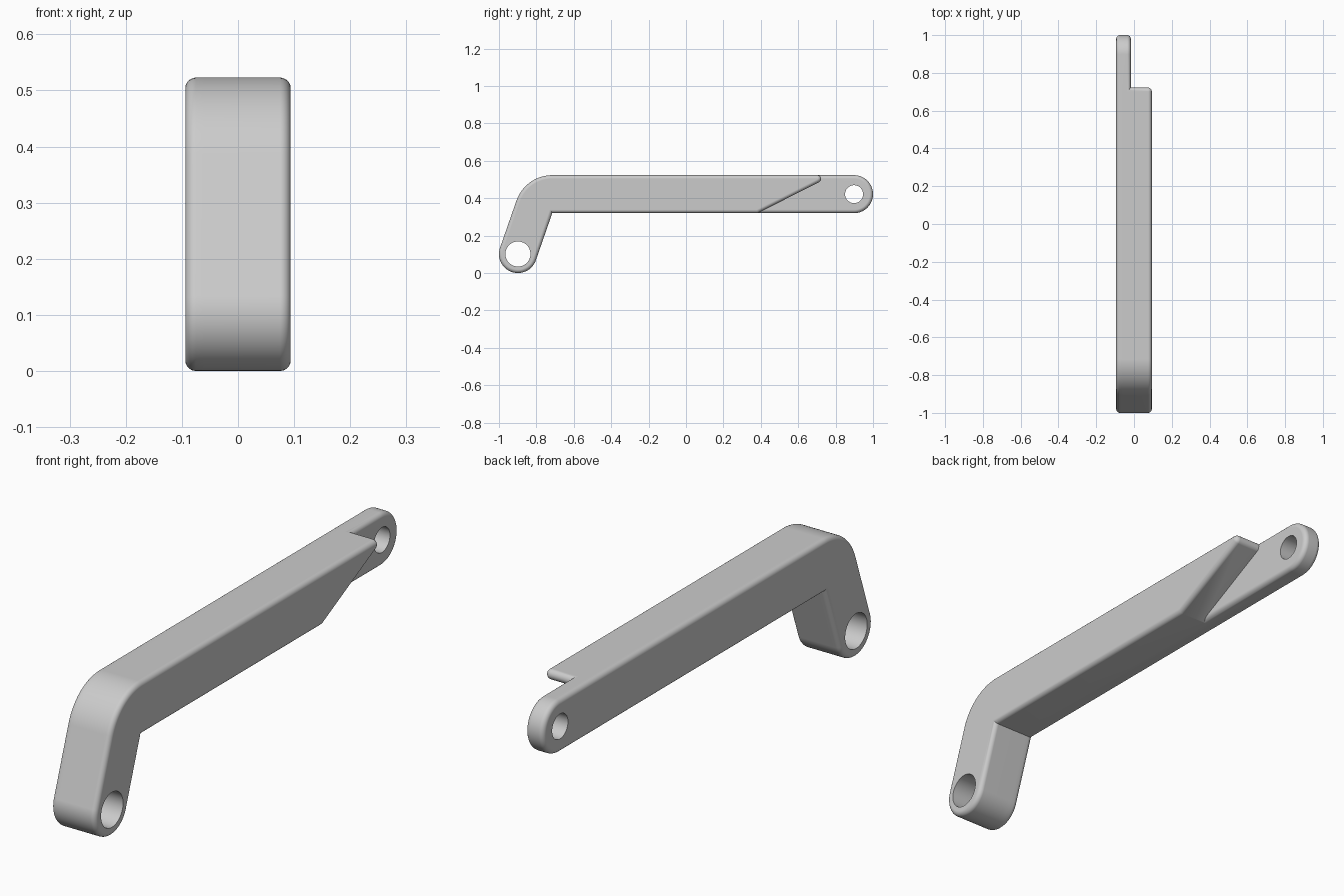
import bpy, bmesh, math
from mathutils import Vector

if "Cube" in bpy.data.objects:
    bpy.data.objects.remove(bpy.data.objects["Cube"], do_unlink=True)

R = 0.1015                    # half width of the bar
FILLET = 0.019
LEAN = 71                     # lean of the short arm, degrees
OUT, STEP = 0.094, -0.017     # outer side and inner face of the thin end
TOP, BOTTOM = 0.523, 0.32
PIVOT = (-0.8985, R)
TIP = (0.8985, TOP - R)
ELBOW = (-0.715, BOTTOM)

metal = bpy.data.materials.new("light grey metal")
metal.use_nodes = True
grey = (0.6, 0.6, 0.6, 1)
metal.diffuse_color = grey
metal.node_tree.nodes["Principled BSDF"].inputs["Base Color"].default_value = grey


def arc(centre, radius, start, end, n):
    """Points (y, z) along an arc, angles in degrees."""
    angles = [math.radians(start + (end - start) * i / n) for i in range(n + 1)]
    return [(centre[0] + radius * math.cos(a), centre[1] + radius * math.sin(a)) for a in angles]


def slab(name, outline, x0, x1, rounded_sides):
    """Extrude an outline along x and round the rims of the given sides."""
    bm = bmesh.new()
    face = bm.faces.new([bm.verts.new((x0, y, z)) for y, z in outline])
    ext = bmesh.ops.extrude_face_region(bm, geom=[face], use_keep_orig=True)
    moved = [g for g in ext["geom"] if isinstance(g, bmesh.types.BMVert)]
    bmesh.ops.translate(bm, verts=moved, vec=Vector((x1 - x0, 0, 0)))
    bmesh.ops.recalc_face_normals(bm, faces=bm.faces)
    rims = [e for e in bm.edges
            if any(all(abs(v.co.x - s) < 1e-5 for v in e.verts) for s in rounded_sides)]
    bmesh.ops.bevel(bm, geom=rims, offset=FILLET, offset_type='OFFSET', segments=5,
                    profile=0.5, affect='EDGES', clamp_overlap=False)
    mesh = bpy.data.meshes.new(name)
    bm.to_mesh(mesh)
    bm.free()
    mesh.materials.append(metal)
    obj = bpy.data.objects.new(name, mesh)
    bpy.context.collection.objects.link(obj)
    return obj


def combine(target, tool, operation):
    """Apply a boolean and discard the tool object."""
    bpy.context.view_layer.objects.active = target
    mod = target.modifiers.new(operation, 'BOOLEAN')
    mod.operation, mod.object, mod.solver = operation, tool, 'EXACT'
    bpy.ops.object.modifier_apply(modifier=mod.name)
    bpy.data.objects.remove(tool, do_unlink=True)


# Shared bent end: rounded foot, inner corner and outer elbow curve
foot = arc(PIVOT, R, LEAN + 90, LEAN + 270, 32) + [ELBOW]
elbow = arc(ELBOW, TOP - BOTTOM, 90, LEAN + 90, 20)

# Thin full-length arm with a rounded far end
lever = slab("lever_arm", foot + arc(TIP, R, -90, 90, 32) + elbow, -OUT, STEP, (-OUT, STEP))

# Thicker side with the slanted end and its small rounded nose
nose = arc((0.702, TOP - 0.02), 0.02, -63.5, 90, 10)
thick = slab("thick_side", foot + [(0.383, BOTTOM)] + nose + elbow, -0.06, OUT, (OUT,))
combine(lever, thick, 'UNION')

# Pivot holes
for centre, radius in ((PIVOT, 0.067), (TIP, 0.048)):
    cutter = slab("hole_cutter", arc(centre, radius, 0, 352.5, 47), -0.3, 0.3, ())
    combine(lever, cutter, 'DIFFERENCE')

# Smooth shading with crisp hard edges
bpy.ops.object.select_all(action='DESELECT')
lever.select_set(True)
bpy.context.view_layer.objects.active = lever
bpy.ops.object.shade_smooth_by_angle(angle=math.radians(30))
weighted = lever.modifiers.new("weighted normals", 'WEIGHTED_NORMAL')
weighted.keep_sharp = True
